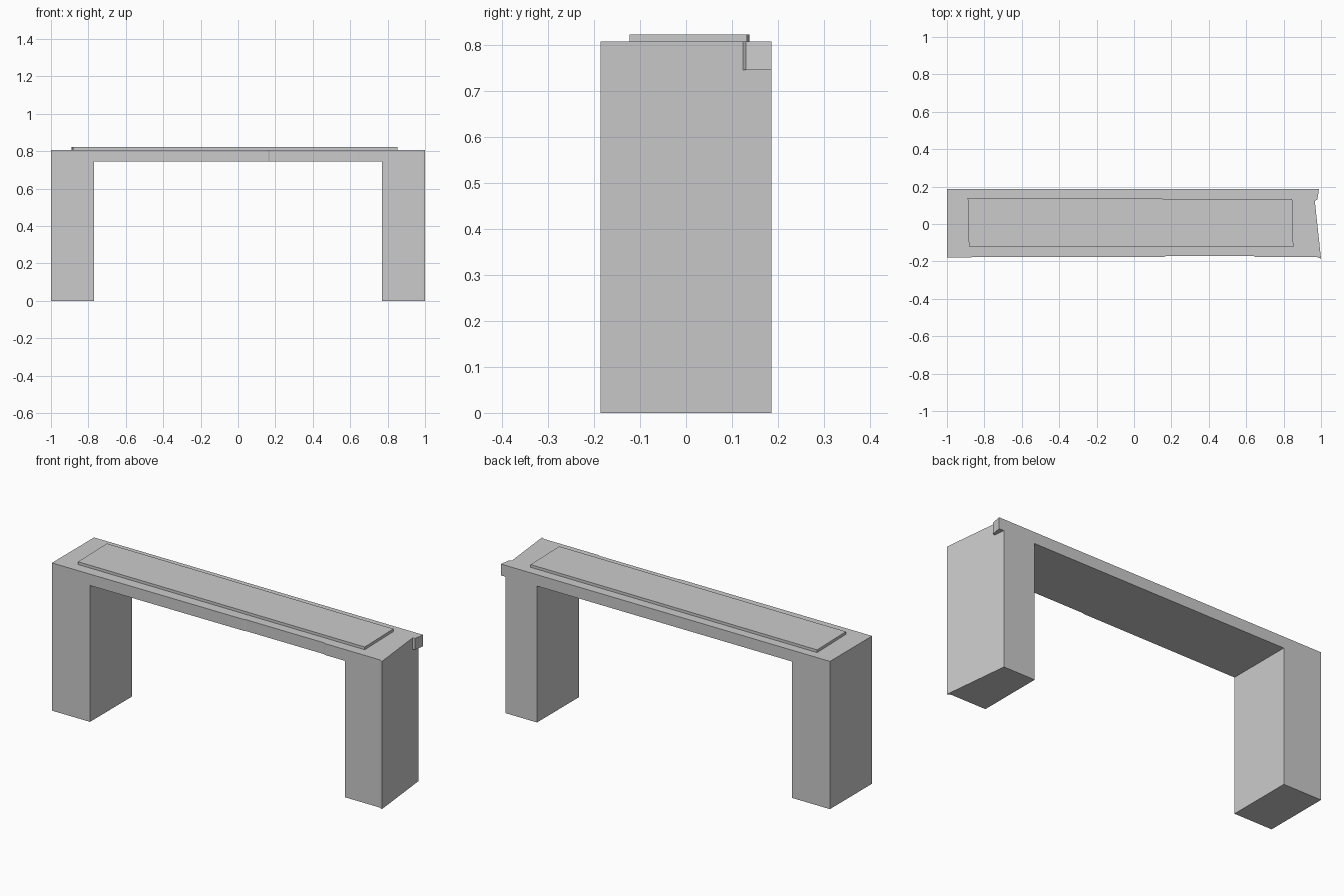
import bpy, bmesh

if "Cube" in bpy.data.objects:
    bpy.data.objects.remove(bpy.data.objects["Cube"])


def prism(name, outline, z0, z1):
    """Extrude a plan outline (counter-clockwise) from z0 to z1."""
    bm = bmesh.new()
    face = bm.faces.new([bm.verts.new((x, y, z0)) for x, y in outline])
    ext = bmesh.ops.extrude_face_region(bm, geom=[face], use_keep_orig=True)
    for v in ext["geom"]:
        if isinstance(v, bmesh.types.BMVert):
            v.co.z = z1
    bmesh.ops.recalc_face_normals(bm, faces=bm.faces[:])
    mesh = bpy.data.meshes.new(name)
    bm.to_mesh(mesh)
    bm.free()
    obj = bpy.data.objects.new(name, mesh)
    bpy.context.collection.objects.link(obj)
    return obj


def combine(target, helper, operation):
    """Apply a boolean and discard the helper."""
    helper.hide_render = True
    mod = target.modifiers.new(operation, 'BOOLEAN')
    mod.object, mod.operation, mod.solver = helper, operation, 'EXACT'
    bpy.context.view_layer.objects.active = target
    bpy.ops.object.modifier_apply(modifier=mod.name)
    bpy.data.objects.remove(helper)


TOP, UNDER, LEG_IN = 0.807, 0.745, 0.77

# Body: full-height block with a slanted right end
body = prism("arch_body", [(-1, -0.178), (0.16, -0.176), (0.17, -0.172),
                           (0.64, -0.172), (0.65, -0.177), (0.98, -0.177),
                           (1, -0.186), (0.96, 0.186), (-1, 0.186)], 0, TOP)

# Opening between the two legs
opening = prism("opening", [(-LEG_IN, -0.5), (LEG_IN, -0.5),
                            (LEG_IN, 0.5), (-LEG_IN, 0.5)], -0.2, UNDER)
combine(body, opening, 'DIFFERENCE')

# Small tab at the back right corner of the beam
tab = prism("corner_tab", [(0.9, 0.124), (0.966, 0.124), (0.98, 0.13),
                           (0.989, 0.186), (0.9, 0.186)], UNDER, TOP)
combine(body, tab, 'UNION')

# Thin raised panel on the top
prism("top_panel", [(-0.883, -0.119), (0.852, -0.123),
                    (0.846, 0.133), (-0.889, 0.138)], TOP, 0.822)
